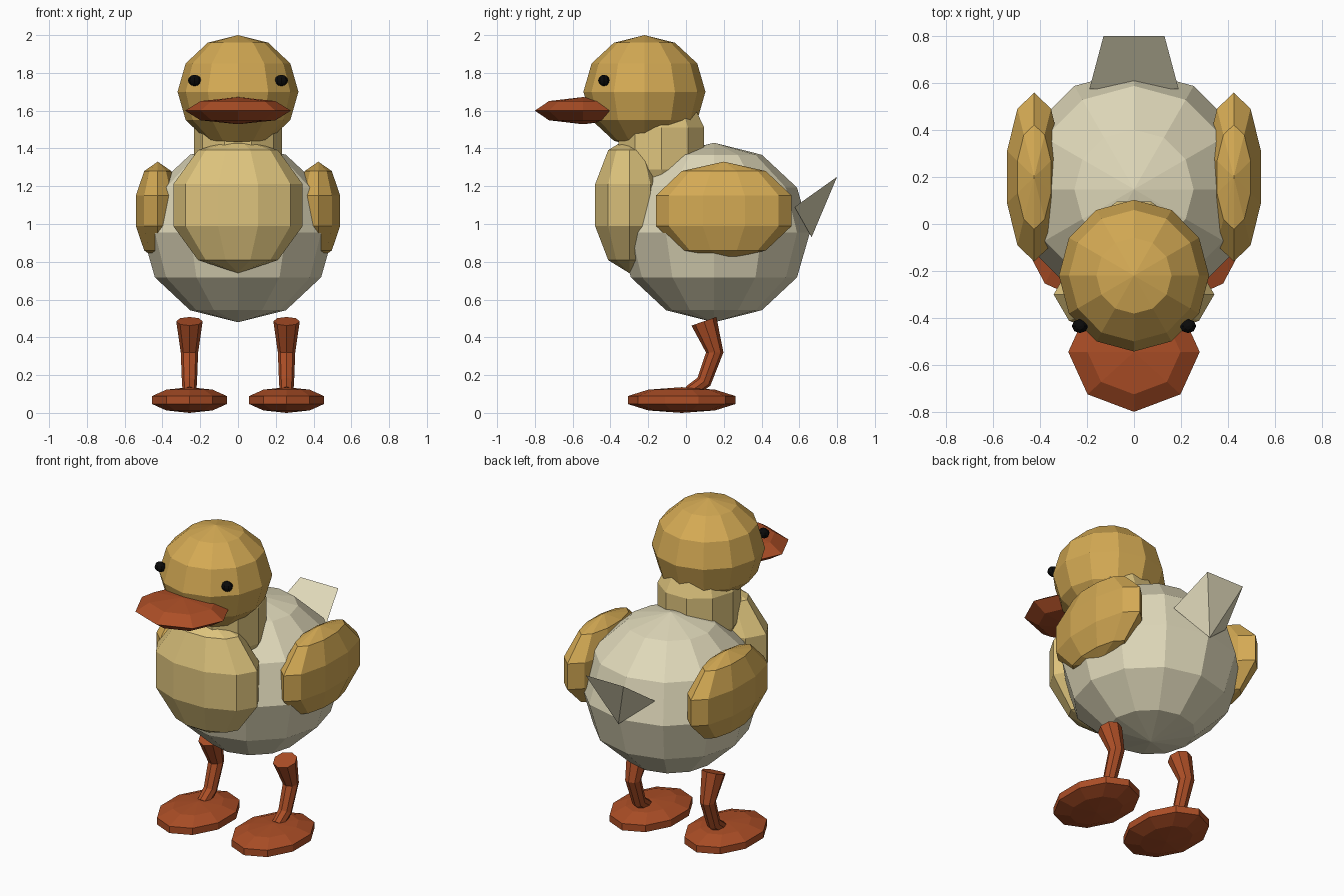
import bpy, bmesh, math
from mathutils import Vector

if "Cube" in bpy.data.objects:
    bpy.data.objects.remove(bpy.data.objects["Cube"])


def material(name, rgb):
    m = bpy.data.materials.new(name)
    lin = [(c / 255 / 12.92) if c < 11 else ((c / 255 + 0.055) / 1.055) ** 2.4 for c in rgb]
    m.diffuse_color = (*lin, 1)
    m.use_nodes = True
    m.node_tree.nodes["Principled BSDF"].inputs["Base Color"].default_value = m.diffuse_color
    return m


GOLD = material("gold down", (212, 170, 84))
TAN = material("pale tan down", (222, 196, 125))
CREAM = material("cream down", (224, 217, 186))
ORANGE = material("burnt orange", (172, 78, 38))
BLACK = material("eye black", (10, 10, 10))


def finish(name, bm, mat):
    bmesh.ops.recalc_face_normals(bm, faces=bm.faces[:])
    me = bpy.data.meshes.new(name)
    bm.to_mesh(me)
    bm.free()
    me.materials.append(mat)
    ob = bpy.data.objects.new(name, me)
    bpy.context.collection.objects.link(ob)
    return ob


def bridge(bm, a, b):
    n = len(a)
    for i in range(n):
        bm.faces.new((a[i], a[(i + 1) % n], b[(i + 1) % n], b[i]))


def ball(name, center, radii, mat, segs=12, rings=6, phase=0.0):
    """Faceted ellipsoid; phase turns the facets about z."""
    bm = bmesh.new()
    c, r = Vector(center), Vector(radii)

    def vert(theta, phi):
        d = Vector((math.sin(theta) * math.cos(phi), math.sin(theta) * math.sin(phi), math.cos(theta)))
        return bm.verts.new(c + d * r)

    loops = [[vert(math.pi * k / rings, phase + math.tau * i / segs) for i in range(segs)]
             for k in range(1, rings)]
    for a, b in zip(loops, loops[1:]):
        bridge(bm, a, b)
    for pole, loop in ((vert(0, 0), loops[0]), (vert(math.pi, 0), loops[-1])):
        for i in range(segs):
            bm.faces.new((pole, loop[i], loop[(i + 1) % segs]))
    return finish(name, bm, mat)


def limb(name, x, path, mat, segs=8):
    """Tapered tube along (y, z, radius) points, bent in the yz plane."""
    bm = bmesh.new()
    pts = [Vector((x, y, z)) for y, z, _ in path]
    loops = []
    for k, (p, (_, _, r)) in enumerate(zip(pts, path)):
        t = (pts[min(k + 1, len(pts) - 1)] - pts[max(k - 1, 0)]).normalized()
        side = Vector((1, 0, 0))
        up = t.cross(side)
        loops.append([bm.verts.new(p + r * (side * math.cos(a) + up * math.sin(a)))
                      for a in (math.tau * i / segs for i in range(segs))])
    for a, b in zip(loops, loops[1:]):
        bridge(bm, a, b)
    bm.faces.new(loops[0])
    bm.faces.new(loops[-1])
    return finish(name, bm, mat)


QUARTER = math.pi / 2

# Trunk and head
ball("body", (0, 0.148, 0.955), (0.508, 0.508, 0.475), CREAM)
ball("breast", (0, -0.30, 1.10), (0.36, 0.20, 0.36), TAN, 10, 5)
ball("neck", (0, -0.13, 1.40), (0.245, 0.25, 0.36), TAN, 10, 5)
ball("head", (0, -0.22, 1.70), (0.32, 0.323, 0.30), GOLD)
ball("beak", (0, -0.545, 1.60), (0.28, 0.255, 0.072), ORANGE, 8, 4)

# Paired parts
for s, label in ((-1, "left"), (1, "right")):
    ball(label + "_eye", (s * 0.23, -0.435, 1.76), (0.035, 0.03, 0.03), BLACK, 8, 6)
    ball(label + "_wing", (s * 0.425, 0.20, 1.07), (0.128, 0.378, 0.26), GOLD, 10, 5, QUARTER)
    ball(label + "_foot", (s * 0.257, -0.023, 0.068), (0.219, 0.30, 0.068), ORANGE, 10, 5, QUARTER)
    limb(label + "_leg", s * 0.257,
         [(0.095, 0.485, 0.07), (0.152, 0.32, 0.046), (0.095, 0.165, 0.04), (0.02, 0.11, 0.036)], ORANGE)

# Wedge tail: flared upper plate tapering to a point below
bm = bmesh.new()
tl, tr, br, bl, low = [bm.verts.new(v) for v in (
    (-0.13, 0.80, 1.25), (0.13, 0.80, 1.25), (0.19, 0.575, 1.09), (-0.19, 0.575, 1.09), (0, 0.665, 0.93))]
bm.faces.new((tl, tr, br, bl))
for a, b in ((tl, tr), (tr, br), (br, bl), (bl, tl)):
    bm.faces.new((a, b, low))
finish("tail", bm, CREAM)
